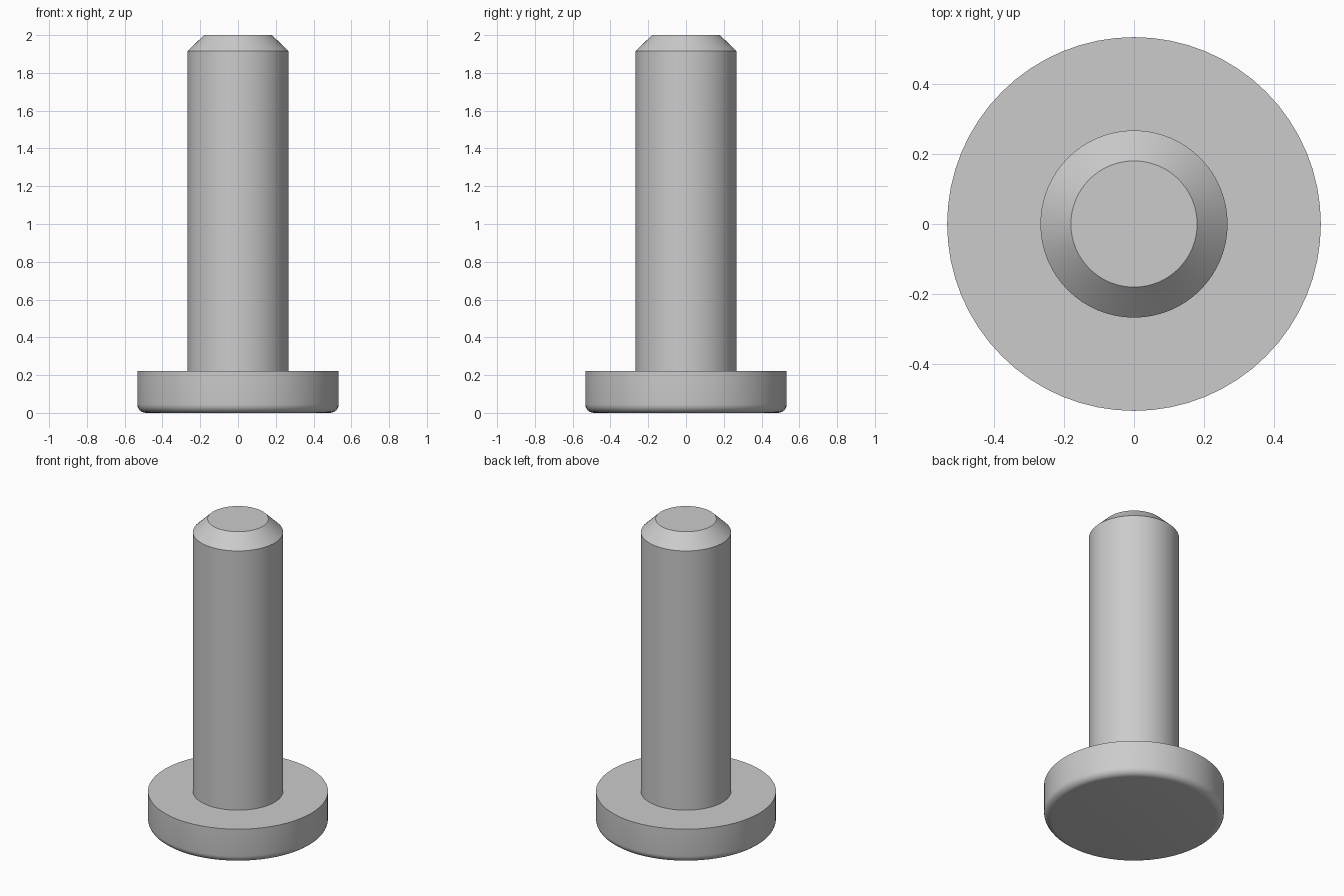
import bpy, bmesh
from math import pi, sin, cos, radians

if "Cube" in bpy.data.objects:
    bpy.data.objects.remove(bpy.data.objects["Cube"])

SEGMENTS = 64


def lathe(name, profile):
    """Spin an (r, z) profile, listed bottom to top, into a capped solid."""
    bm = bmesh.new()
    rings = [[bm.verts.new((r * cos(2 * pi * i / SEGMENTS),
                            r * sin(2 * pi * i / SEGMENTS), z))
              for i in range(SEGMENTS)] for r, z in profile]
    for low, high in zip(rings, rings[1:]):
        for i in range(SEGMENTS):
            j = (i + 1) % SEGMENTS
            bm.faces.new((low[i], low[j], high[j], high[i]))
    bm.faces.new(rings[0][::-1])
    bm.faces.new(rings[-1])
    mesh = bpy.data.meshes.new(name)
    bm.to_mesh(mesh)
    bm.free()
    obj = bpy.data.objects.new(name, mesh)
    bpy.context.collection.objects.link(obj)
    bpy.ops.object.select_all(action='DESELECT')
    obj.select_set(True)
    bpy.context.view_layer.objects.active = obj
    bpy.ops.object.shade_smooth_by_angle(angle=radians(30))
    return obj


# Pin: one turned body with rounded head rim, shoulder, shank and chamfered tip
R_HEAD, H_HEAD, FILLET = 0.533, 0.222, 0.045
R_SHANK, R_TIP, Z_CHAMFER = 0.267, 0.18, 1.915

rim = [(R_HEAD - FILLET + FILLET * sin(a), FILLET - FILLET * cos(a))
       for a in (pi / 2 * k / 6 for k in range(7))]
lathe("headed_pin", rim + [(R_HEAD, H_HEAD), (R_SHANK, H_HEAD),
                           (R_SHANK, Z_CHAMFER), (R_TIP, 2.0)])
